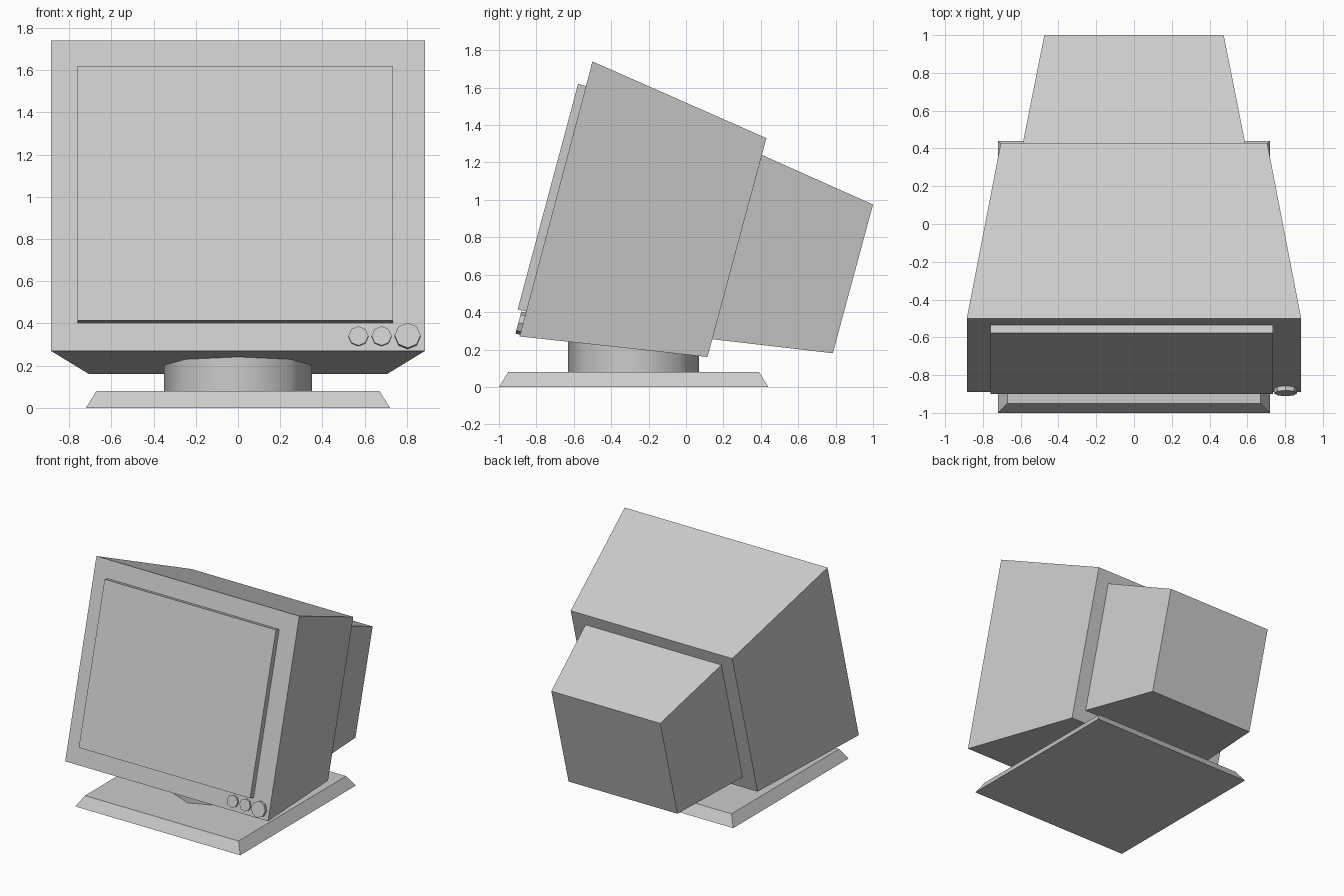
import bpy, bmesh, math
from mathutils import Vector, Matrix

if "Cube" in bpy.data.objects:
    bpy.data.objects.remove(bpy.data.objects["Cube"])

TILT = math.atan2(0.39, 1.47)
NORMAL = Vector((0, -math.cos(TILT), math.sin(TILT)))   # outward from the front panel
UP = Vector((0, math.sin(TILT), math.cos(TILT)))
FRONT_BOTTOM = Vector((0, -0.89, 0.27))


def finish(name, bm):
    bmesh.ops.recalc_face_normals(bm, faces=bm.faces)
    mesh = bpy.data.meshes.new(name)
    bm.to_mesh(mesh)
    bm.free()
    ob = bpy.data.objects.new(name, mesh)
    bpy.context.collection.objects.link(ob)
    return ob


def loft(name, ends):
    """Box between two rectangles, each (left x, right x, (y, z), (y, z))."""
    bm = bmesh.new()
    a, b = [[bm.verts.new(c) for c in ((l, *p), (r, *p), (r, *q), (l, *q))]
            for l, r, p, q in ends]
    bm.faces.new(a)
    bm.faces.new(b)
    for i in range(4):
        j = (i + 1) % 4
        bm.faces.new((a[i], a[j], b[j], b[i]))
    return finish(name, bm)


def octagon(name, radius, depth, matrix):
    bm = bmesh.new()
    bmesh.ops.create_cone(bm, cap_ends=True, segments=8, radius1=radius,
                          radius2=radius, depth=depth, matrix=matrix)
    return finish(name, bm)


# Foot plate and swivel neck
loft("base", [(-0.72, 0.72, (-1.0, 0), (0.44, 0)),
              (-0.67, 0.67, (-0.95, 0.08), (0.39, 0.08))])
neck = octagon("neck", 0.35, 0.17, Matrix.Translation((0, -0.28, 0.16)))
bpy.context.view_layer.objects.active = neck
neck.select_set(True)
bpy.ops.object.shade_smooth_by_angle(angle=math.radians(50))

# Tapered tilted housing and the smaller tube housing behind it
loft("housing", [(-0.885, 0.885, (-0.89, 0.27), (-0.50, 1.74)),
                 (-0.705, 0.705, (0.115, 0.16), (0.43, 1.33))])
loft("tube_housing", [(-0.593, 0.593, (0.14, 0.255), (0.406, 1.24)),
                      (-0.475, 0.475, (0.785, 0.18), (1.0, 0.975))])

# Raised screen panel, seated slightly inside the front
loft("screen", [(-0.76, 0.735, (-0.90, 0.415), (-0.577, 1.62)),
                (-0.76, 0.735, (-0.845, 0.40), (-0.522, 1.605))])

# Octagonal control knobs
for name, x, radius, height in (("small_knob_left", 0.57, 0.047, 0.015),
                                ("small_knob_right", 0.68, 0.047, 0.015),
                                ("large_knob", 0.803, 0.061, 0.025)):
    depth = height + 0.02
    centre = FRONT_BOTTOM + UP * 0.07 + NORMAL * (height - depth / 2)
    centre.x = x
    octagon(name, radius, depth, Matrix.Translation(centre)
            @ Matrix.Rotation(math.pi / 2 - TILT, 4, 'X'))
